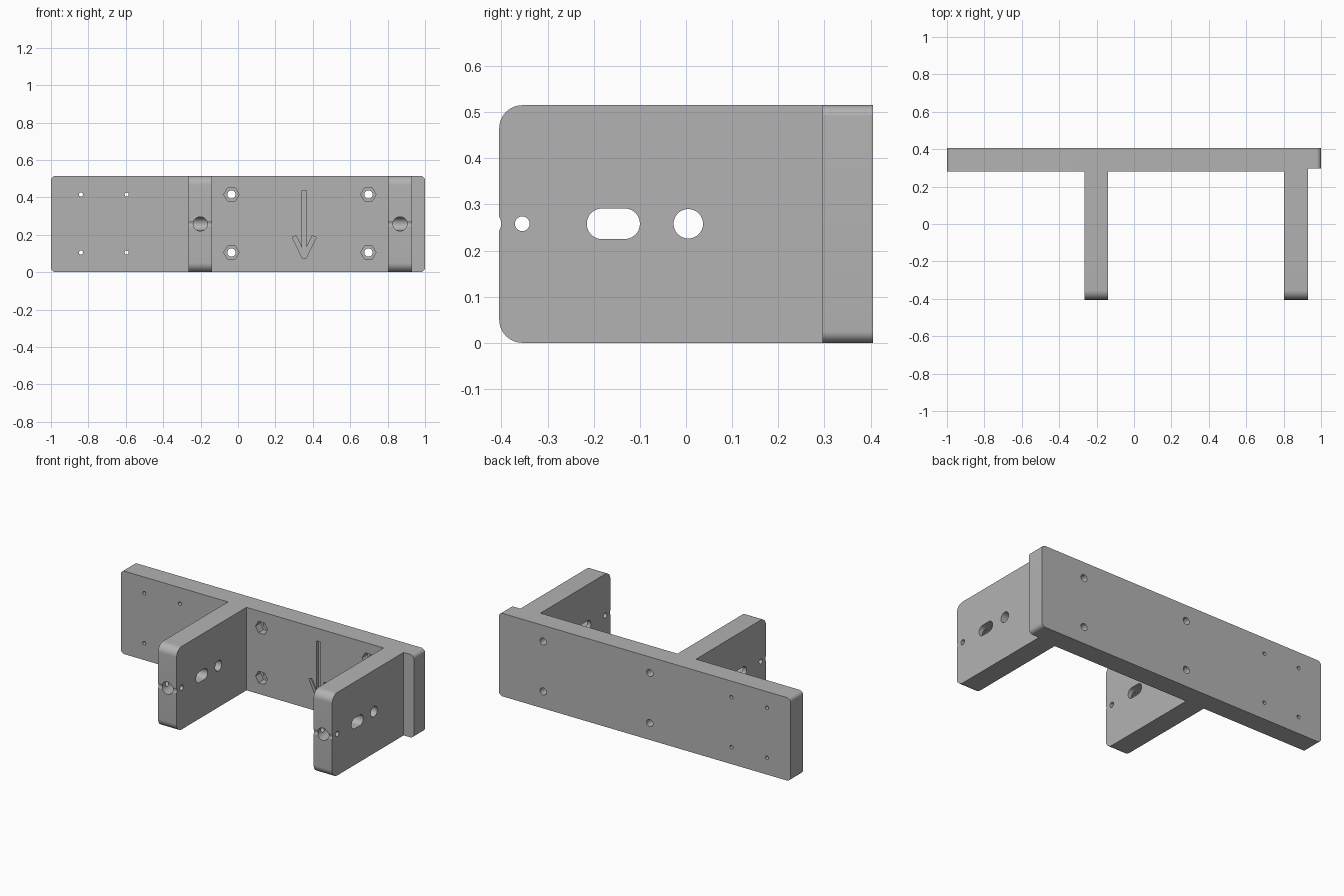
import bpy, bmesh, math

cube = bpy.data.objects.get("Cube")
if cube:
    bpy.data.objects.remove(cube, do_unlink=True)

grey = bpy.data.materials.new("plain grey")
grey.use_nodes = True
colour = (0.45, 0.45, 0.45, 1)
grey.diffuse_color = colour
grey.node_tree.nodes["Principled BSDF"].inputs["Base Color"].default_value = colour

HEIGHT, MID = 0.515, 0.258
BACK, FRONT, PLATE_FRONT = 0.405, -0.405, 0.28


def prism(name, outline, axis, lo, hi):
    """Extrude an outline along x (points are y, z) or y (points are x, z)."""
    bm = bmesh.new()
    place = (lambda a, b: (lo, a, b)) if axis == "X" else (lambda a, b: (a, lo, b))
    face = bm.faces.new([bm.verts.new(place(a, b)) for a, b in outline])
    new = bmesh.ops.extrude_face_region(bm, geom=[face])["geom"]
    shift = (hi - lo, 0, 0) if axis == "X" else (0, hi - lo, 0)
    bmesh.ops.translate(bm, vec=shift, verts=[v for v in new if isinstance(v, bmesh.types.BMVert)])
    bmesh.ops.recalc_face_normals(bm, faces=bm.faces)
    mesh = bpy.data.meshes.new(name)
    bm.to_mesh(mesh)
    bm.free()
    mesh.materials.append(grey)
    ob = bpy.data.objects.new(name, mesh)
    bpy.context.scene.collection.objects.link(ob)
    return ob


def circle(a, b, r, n=32, start=0.0, sweep=2 * math.pi):
    steps = n if sweep > 6 else n + 1
    return [(a + r * math.cos(start + sweep * i / n), b + r * math.sin(start + sweep * i / n))
            for i in range(steps)]


def rounded(a0, b0, a1, b1, radii):
    """Rectangle with corner radii, counter-clockwise from the upper right."""
    pts = []
    corners = [(a1, b1, -1, -1), (a0, b1, 1, -1), (a0, b0, 1, 1), (a1, b0, -1, 1)]
    for i, ((a, b, sa, sb), r) in enumerate(zip(corners, radii)):
        if r:
            pts += circle(a + sa * r, b + sb * r, r, 10, i * math.pi / 2, math.pi / 2)
        else:
            pts.append((a, b))
    return pts


# Back plate with softened ends
bracket = prism("bracket", rounded(-1, 0, 1, HEIGHT, [0.025] * 4), "Y", PLATE_FRONT, BACK)
joins, cutters = [], []

# Two arms, rounded at the front
arms = [(-0.265, -0.138), (0.803, 0.93)]
for x0, x1 in arms:
    joins.append(prism("arm", rounded(FRONT, 0, 0.34, HEIGHT, [0, 0.05, 0.05, 0]), "X", x0, x1))


def cut(outline, axis, lo, hi):
    cutters.append(prism("cutter", outline, axis, lo, hi))


# Step at the end of the plate
cut(rounded(0.93, -0.1, 1.1, 0.6, [0] * 4), "Y", 0.2, 0.296)

# Arm holes: pin hole, slot, round hole, front bore and shallow front groove
for x0, x1 in arms:
    a, b = x0 - 0.05, x1 + 0.05
    cut(circle(-0.355, MID, 0.016), "X", a, b)
    cut(rounded(-0.215, MID - 0.033, -0.1, MID + 0.033, [0.0325] * 4), "X", a, b)
    cut(circle(0.005, MID, 0.032), "X", a, b)
    cut(circle(-0.427, MID, 0.0265), "X", a, b)
    cut(circle((x0 + x1) / 2, MID, 0.038), "Y", -0.5, -0.17)

# Plate holes: small pilot holes and bolt holes with hexagonal nut pockets
for z in (0.105, 0.415):
    for x in (-0.84, -0.595):
        cut(circle(x, z, 0.011, 20), "Y", 0.2, 0.5)
    for x in (-0.035, 0.697):
        cut(circle(x, z, 0.022), "Y", 0.2, 0.5)
        cut(circle(x, z, 0.041, 6), "Y", 0.2, 0.33)

# Engraved arrow pointing down, half outline mirrored
half = [(0.012, 0.436), (0.012, 0.13), (0.043, 0.195), (0.064, 0.186), (0.011, 0.077)]
arrow = [(0.354 + x, z) for x, z in half] + [(0.354 - x, z) for x, z in reversed(half)]
cut(arrow, "Y", 0.2, 0.30)

# Combine everything into one solid
for ob, mode in [(o, "UNION") for o in joins] + [(o, "DIFFERENCE") for o in cutters]:
    mod = bracket.modifiers.new("solid", "BOOLEAN")
    mod.operation, mod.solver, mod.object = mode, "EXACT", ob
bpy.context.view_layer.update()
solid = bpy.data.meshes.new_from_object(bracket.evaluated_get(bpy.context.evaluated_depsgraph_get()))
bracket.modifiers.clear()
bracket.data = solid
for ob in joins + cutters:
    bpy.data.objects.remove(ob, do_unlink=True)

# Smooth the curves, keep edges sharp
bpy.ops.object.select_all(action="DESELECT")
bracket.select_set(True)
bpy.context.view_layer.objects.active = bracket
bpy.ops.object.shade_smooth_by_angle(angle=math.radians(30))
